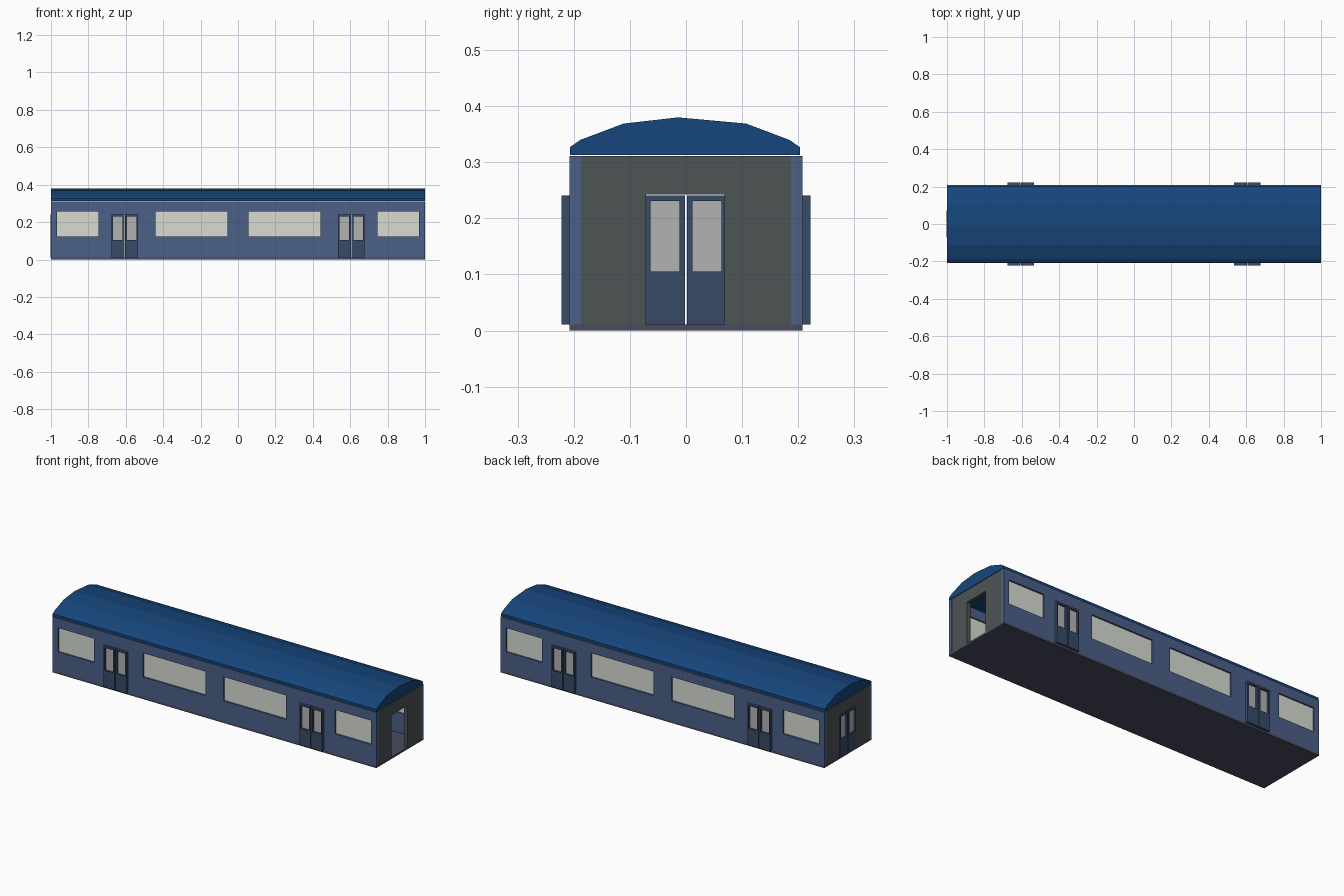
import bpy, bmesh

if "Cube" in bpy.data.objects:
    bpy.data.objects.remove(bpy.data.objects["Cube"])


def material(name, rgb):
    m = bpy.data.materials.new(name)
    m.diffuse_color = (*rgb, 1)
    m.use_nodes = True
    m.node_tree.nodes["Principled BSDF"].inputs["Base Color"].default_value = m.diffuse_color
    return m


WALL = material("wall_blue", (0.07, 0.115, 0.25))
ROOF = material("roof_blue", (0.008, 0.06, 0.2))
END = material("end_grey", (0.075, 0.087, 0.087))
DOOR = material("door_blue", (0.038, 0.07, 0.135))
GLASS = material("window_glass", (0.69, 0.71, 0.65))
DOOR_GLASS = material("door_glass", (0.45, 0.45, 0.45))
FLOOR = material("floor_dark", (0.07, 0.07, 0.12))


def finish(name, bm, mat):
    bmesh.ops.recalc_face_normals(bm, faces=bm.faces)
    me = bpy.data.meshes.new(name)
    bm.to_mesh(me)
    bm.free()
    me.materials.append(mat)
    ob = bpy.data.objects.new(name, me)
    bpy.context.collection.objects.link(ob)
    return ob


def panel(name, rect, holes, d0, d1, axis, mat):
    """Upright slab with rectangular holes; rect = u0, u1, z0, z1; axis = thickness axis."""
    rects = [rect] + holes
    us = sorted({u for r in rects for u in r[:2]})
    zs = sorted({z for r in rects for z in r[2:]})

    def point(u, z, d):
        return (u, d, z) if axis == 'Y' else (d, u, z)

    bm = bmesh.new()
    v = {(u, z): bm.verts.new(point(u, z, d0)) for u in us for z in zs}
    for a, b in zip(us, us[1:]):
        for c, d in zip(zs, zs[1:]):
            mu, mz = (a + b) / 2, (c + d) / 2
            if any(h[0] < mu < h[1] and h[2] < mz < h[3] for h in holes):
                continue
            bm.faces.new([v[a, c], v[b, c], v[b, d], v[a, d]])
    bmesh.ops.delete(bm, geom=[p for p in bm.verts if not p.link_faces], context='VERTS')
    ext = bmesh.ops.extrude_face_region(bm, geom=bm.faces[:], use_keep_orig=True)
    moved = [g for g in ext["geom"] if isinstance(g, bmesh.types.BMVert)]
    shift = (0, d1 - d0, 0) if axis == 'Y' else (d1 - d0, 0, 0)
    bmesh.ops.translate(bm, verts=moved, vec=shift)
    return finish(name, bm, mat)


def double_door(name, centre, d0, d1, axis):
    """Two leaves, each with a recessed glass pane."""
    for side in (-1, 1):
        def span(a, b):
            return tuple(sorted((centre + side * a, centre + side * b)))
        pane = (*span(0.012, 0.063), 0.105, 0.231)
        panel(name + "_leaf", (*span(0.002, 0.071), 0.011, 0.241), [pane], d0, d1, axis, DOOR)
        mid = (d0 + d1) / 2
        panel(name + "_pane", pane, [], mid - (d1 - d0) * 0.15, mid + (d1 - d0) * 0.15,
              axis, DOOR_GLASS)


# Floor slab
panel("floor", (-1, 1, 0, 0.011), [], -0.208, 0.208, 'Y', FLOOR)

# Side walls with windows and doorways
windows = [(a, b, 0.123, 0.257) for a, b in
           ((-0.968, -0.745), (-0.441, -0.055), (0.055, 0.441), (0.745, 0.968))]
doors = (-0.605, 0.605)
doorways = [(x - 0.071, x + 0.071, 0.011, 0.241) for x in doors]
for s in (-1, 1):
    panel("side_wall", (-1, 1, 0.011, 0.311), windows + doorways, s * 0.187, s * 0.208, 'Y', WALL)
    for w in windows:
        panel("side_window", w, [], s * 0.194, s * 0.199, 'Y', GLASS)
    for x in doors:
        double_door("side_door", x, s * 0.190, s * 0.222, 'Y')

# End walls: doors at the left end, open doorway at the right end
for s in (-1, 1):
    panel("end_wall", (-0.187, 0.187, 0.011, 0.311), [(-0.071, 0.069, 0.011, 0.243)],
          s * 0.979, s * 0.999, 'X', END)
double_door("end_door", 0, -0.978, -1.002, 'X')

# Faceted arched roof
half = [(0.205, 0.313), (0.205, 0.327), (0.186, 0.340), (0.109, 0.369)]
profile = half + [(-0.012, 0.380)] + [(-y, z) for y, z in reversed(half)]
bm = bmesh.new()
cap = bm.faces.new([bm.verts.new((-1, y - 0.002, z)) for y, z in profile])
ext = bmesh.ops.extrude_face_region(bm, geom=[cap], use_keep_orig=True)
bmesh.ops.translate(bm, verts=[g for g in ext["geom"] if isinstance(g, bmesh.types.BMVert)],
                    vec=(2, 0, 0))
finish("roof", bm, ROOF)
